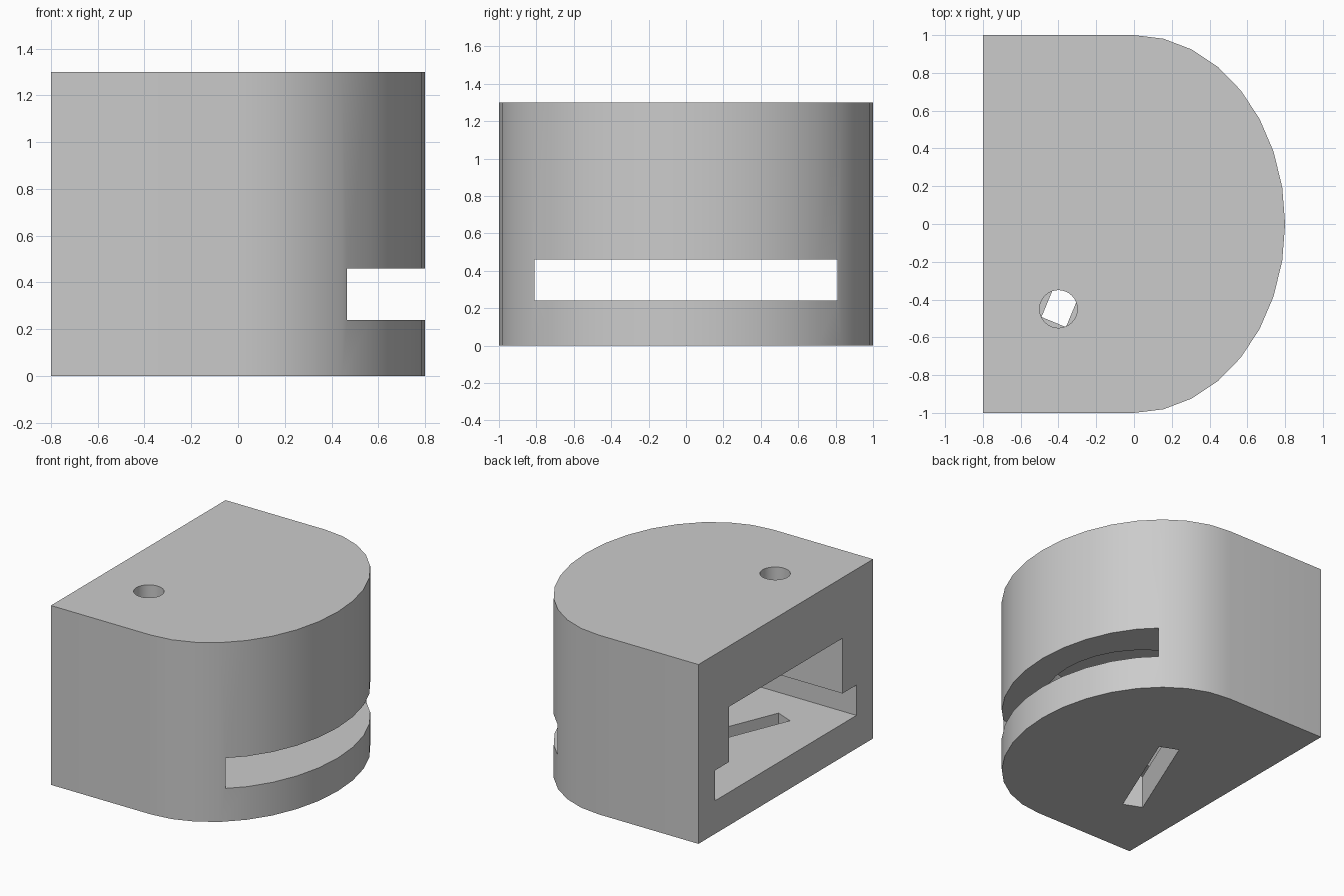
import bpy, bmesh, math
from math import sin, cos, pi, radians

cube = bpy.data.objects.get("Cube")
if cube:
    bpy.data.objects.remove(cube, do_unlink=True)

# Single grey material
grey = bpy.data.materials.new("light_grey")
grey.use_nodes = True
colour = (0.6, 0.6, 0.6, 1)
grey.diffuse_color = colour
grey.node_tree.nodes["Principled BSDF"].inputs["Base Color"].default_value = colour


def prism(name, outline, z0, z1):
    """Extrude a counter-clockwise outline from z0 to z1."""
    bm = bmesh.new()
    base = bm.faces.new([bm.verts.new((x, y, z0)) for x, y in outline])
    top = bmesh.ops.extrude_face_region(bm, geom=[base])["geom"]
    bmesh.ops.translate(bm, vec=(0, 0, z1 - z0),
                        verts=[v for v in top if isinstance(v, bmesh.types.BMVert)])
    bmesh.ops.recalc_face_normals(bm, faces=bm.faces)
    mesh = bpy.data.meshes.new(name)
    bm.to_mesh(mesh)
    bm.free()
    mesh.materials.append(grey)
    obj = bpy.data.objects.new(name, mesh)
    bpy.context.collection.objects.link(obj)
    return obj


def d_shape(back, rx, ry, steps=16):
    """Straight back edge with a half-elliptical nose towards +x."""
    arc = [(rx * cos(a), ry * sin(a))
           for a in (-pi / 2 + pi * i / steps for i in range(steps + 1))]
    return arc + [(back, ry), (back, -ry)]


def rectangle(cx, cy, width, depth, angle=0):
    c, s = cos(angle), sin(angle)
    corners = [(-width, -depth), (width, -depth), (width, depth), (-width, depth)]
    return [(cx + (x * c - y * s) / 2, cy + (x * s + y * c) / 2) for x, y in corners]


def circle(cx, cy, r, steps=32):
    return [(cx + r * cos(2 * pi * i / steps), cy + r * sin(2 * pi * i / steps))
            for i in range(steps)]


# Solid D-shaped housing
housing = prism("housing", d_shape(-0.8, 0.8, 1.0), 0, 1.3)

# Wide slot right through, rounded pocket above it, oblique floor slot, top hole
cutters = [
    prism("through_slot_cutter", rectangle(0, 0, 2.4, 1.62), 0.24, 0.46),
    prism("pocket_cutter", d_shape(-1.2, 0.59, 0.65), 0.35, 0.86),
    prism("floor_slot_cutter", rectangle(-0.27, -0.145, 0.14, 0.81, radians(-22.5)), -0.2, 0.35),
    prism("top_hole_cutter", circle(-0.4, -0.45, 0.1), 0.7, 1.5),
]

bpy.context.view_layer.objects.active = housing
for cutter in cutters:
    cutter.hide_render = True
    cut = housing.modifiers.new(cutter.name, "BOOLEAN")
    cut.operation = "DIFFERENCE"
    cut.solver = "EXACT"
    cut.object = cutter
    bpy.ops.object.modifier_apply(modifier=cut.name)
    bpy.data.objects.remove(cutter, do_unlink=True)

# Smooth curved walls, crisp edges
bpy.ops.object.select_all(action="DESELECT")
housing.select_set(True)
bpy.ops.object.shade_smooth_by_angle(angle=radians(30))
